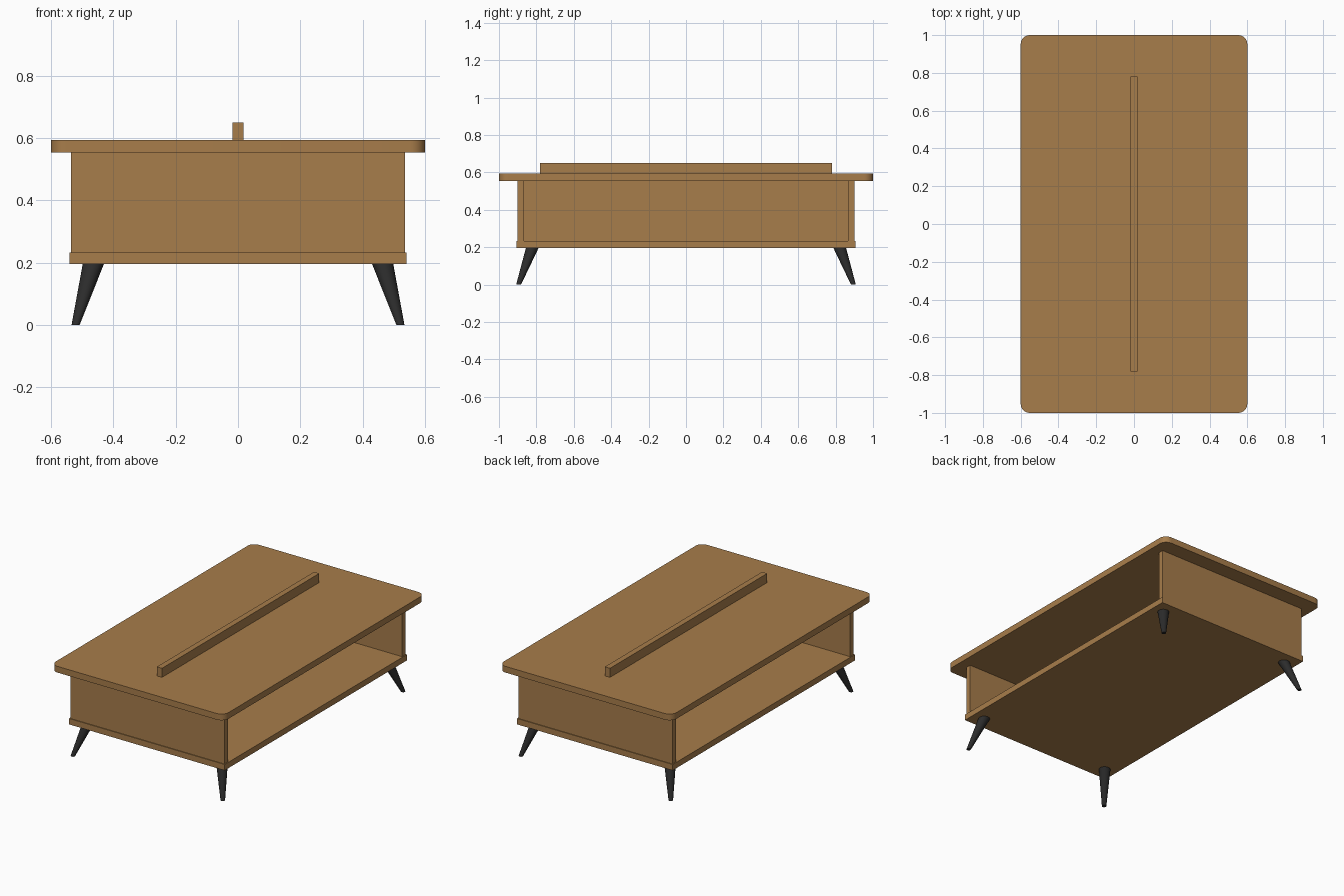
import bpy, bmesh, math

if "Cube" in bpy.data.objects:
    bpy.data.objects.remove(bpy.data.objects["Cube"])


def material(name, rgb):
    m = bpy.data.materials.new(name)
    m.diffuse_color = (*rgb, 1)
    m.use_nodes = True
    m.node_tree.nodes["Principled BSDF"].inputs["Base Color"].default_value = m.diffuse_color
    return m


wood = material("warm wood", (0.39, 0.205, 0.07))
black = material("black leg", (0.025, 0.025, 0.025))


def finish(name, bm, mat):
    bmesh.ops.recalc_face_normals(bm, faces=bm.faces)
    me = bpy.data.meshes.new(name)
    bm.to_mesh(me)
    bm.free()
    me.materials.append(mat)
    ob = bpy.data.objects.new(name, me)
    bpy.context.collection.objects.link(ob)
    return ob


def smooth(ob):
    bpy.ops.object.select_all(action='DESELECT')
    ob.select_set(True)
    bpy.context.view_layer.objects.active = ob
    bpy.ops.object.shade_smooth_by_angle(angle=math.radians(35))


def box(name, lo, hi, corner=0):
    """Box between two corners, optionally with rounded upright edges."""
    bm = bmesh.new()
    bmesh.ops.create_cube(bm, size=1)
    for v in bm.verts:
        v.co = [lo[i] + (v.co[i] + 0.5) * (hi[i] - lo[i]) for i in range(3)]
    if corner:
        upright = [e for e in bm.edges
                   if abs(e.verts[0].co.z - e.verts[1].co.z) > 0.001]
        bmesh.ops.bevel(bm, geom=upright, offset=corner, segments=8,
                        profile=0.5, affect='EDGES')
    ob = finish(name, bm, wood)
    if corner:
        smooth(ob)
    return ob


# Top and the raised rail along its middle
box("table_top", (-0.6, -1, 0.554), (0.6, 1, 0.593), corner=0.048)
box("top_rail", (-0.018, -0.78, 0.593), (0.018, 0.78, 0.65))

# Open cabinet: floor, two end panels, centre divider
box("cabinet_floor", (-0.541, -0.905, 0.196), (0.541, 0.905, 0.233))
for side, y0, y1 in (("front", -0.9, -0.865), ("back", 0.865, 0.9)):
    box(side + "_end_panel", (-0.535, y0, 0.233), (0.535, y1, 0.554))
box("centre_divider", (-0.018, -0.865, 0.233), (0.018, 0.865, 0.554))


# Splayed, tapered legs: a cone leaned outwards
def leg(name, sx, sy):
    bm = bmesh.new()
    h = 0.196
    bmesh.ops.create_cone(bm, cap_ends=True, segments=32,
                          radius1=0.013, radius2=0.034, depth=h)
    for v in bm.verts:
        t = v.co.z / h + 0.5
        v.co.x += sx * (0.521 + t * (0.464 - 0.521))
        v.co.y += sy * (0.895 + t * (0.822 - 0.895))
        v.co.z += h / 2
    smooth(finish(name, bm, black))


for sx, a in ((-1, "left"), (1, "right")):
    for sy, b in ((-1, "front"), (1, "back")):
        leg(f"{b}_{a}_leg", sx, sy)
